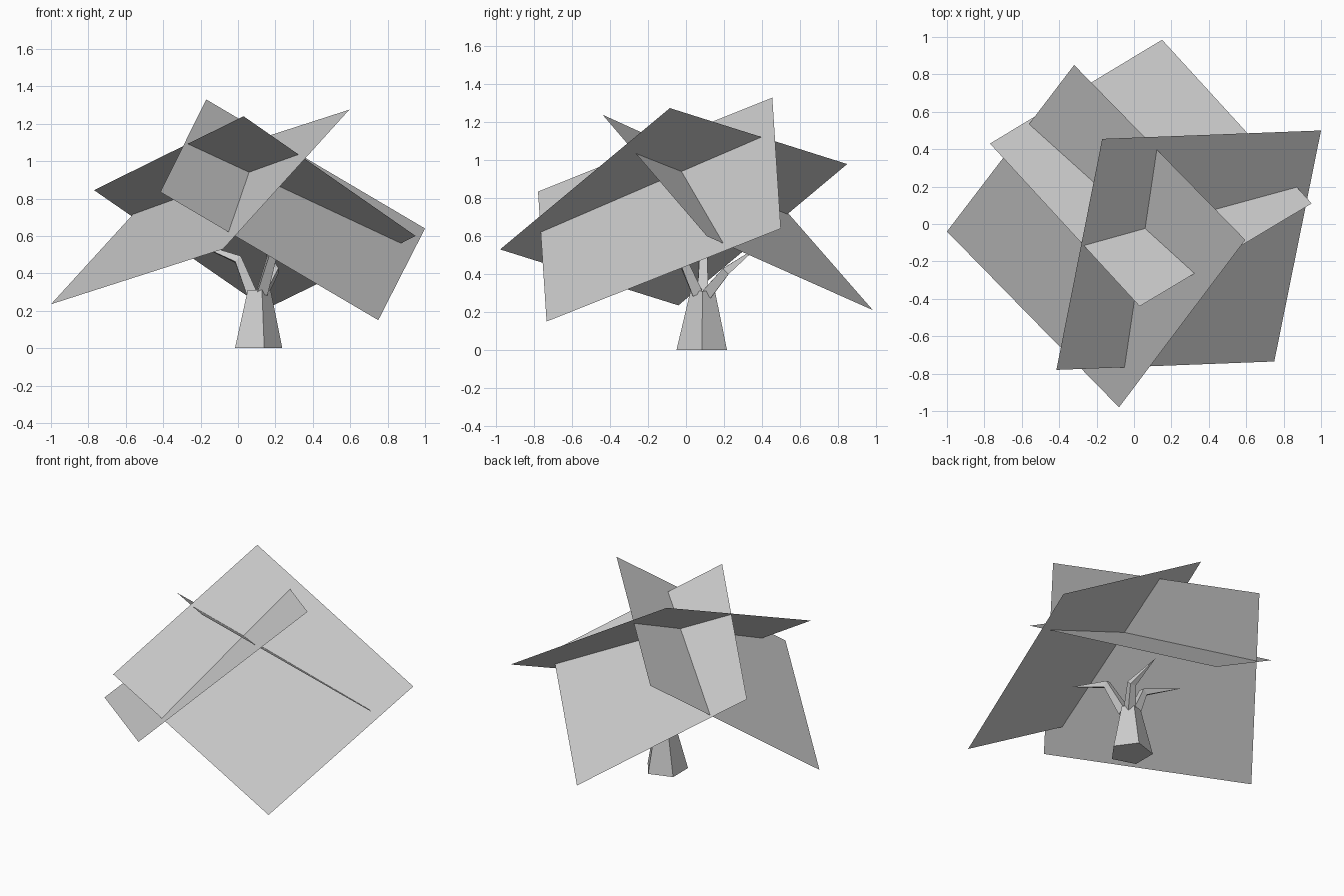
import bpy, math
from mathutils import Vector

if "Cube" in bpy.data.objects:
    bpy.data.objects.remove(bpy.data.objects["Cube"])


def make(name, verts, faces):
    me = bpy.data.meshes.new(name)
    me.from_pydata([tuple(v) for v in verts], [], faces)
    me.update()
    ob = bpy.data.objects.new(name, me)
    bpy.context.collection.objects.link(ob)
    return ob


def ring(center, normal, radius, sides, turn=0.0):
    n = Vector(normal).normalized()
    u = (Vector((1, 0, 0)) - n * n.x).normalized()
    v = n.cross(u)
    angles = [turn + 2 * math.pi * i / sides for i in range(sides)]
    return [Vector(center) + radius * (u * math.cos(a) + v * math.sin(a)) for a in angles]


def loft(name, rings, tip=None):
    s = len(rings[0])
    verts = [p for r in rings for p in r]
    faces = [list(range(s))[::-1]]
    for k in range(len(rings) - 1):
        for i in range(s):
            j = (i + 1) % s
            faces.append([k * s + i, k * s + j, (k + 1) * s + j, (k + 1) * s + i])
    b = (len(rings) - 1) * s
    if tip is not None:
        verts.append(Vector(tip))
        faces += [[b + i, b + (i + 1) % s, b + s] for i in range(s)]
    else:
        faces.append([b + i for i in range(s)])
    return make(name, verts, faces)


# tapered five-sided trunk
UP = (0, 0, 1)
loft("trunk", [ring((0.097, 0.083, 0), UP, 0.14, 5),
               ring((0.107, 0.088, 0.31), UP, 0.068, 5)])

# bent branches: start, elbow, pointed tip
branches = [
    ((0.130, 0.115, 0.30), (0.195, 0.21, 0.415), (0.14, 0.38, 0.545)),
    ((0.075, 0.088, 0.29), (0.0, 0.09, 0.475), (-0.27, 0.147, 0.58)),
    ((0.130, 0.060, 0.30), (0.19, -0.04, 0.52), (0.31, -0.25, 0.55)),
]
for i, (a, e, t) in enumerate(branches):
    d1 = (Vector(e) - Vector(a)).normalized()
    d2 = (Vector(t) - Vector(e)).normalized()
    loft(f"branch_{i + 1}", [ring(a, d1, 0.04, 4, math.pi / 4),
                             ring(e, d1 + d2, 0.03, 4, math.pi / 4)], tip=t)

# three flat crossing foliage cards
cards = [
    [(-0.17, 0.455, 1.33), (1.0, 0.50, 0.64), (0.75, -0.735, 0.15), (-0.415, -0.78, 0.835)],
    [(-1.0, -0.04, 0.235), (-0.08, -0.98, 0.53), (0.595, -0.085, 1.275), (-0.32, 0.85, 0.98)],
    [(0.15, 0.985, 0.21), (-0.77, 0.43, 0.845), (0.03, -0.44, 1.24), (0.95, 0.11, 0.60)],
]
for i, c in enumerate(cards):
    make(f"foliage_card_{i + 1}", c, [(0, 1, 2, 3)])
